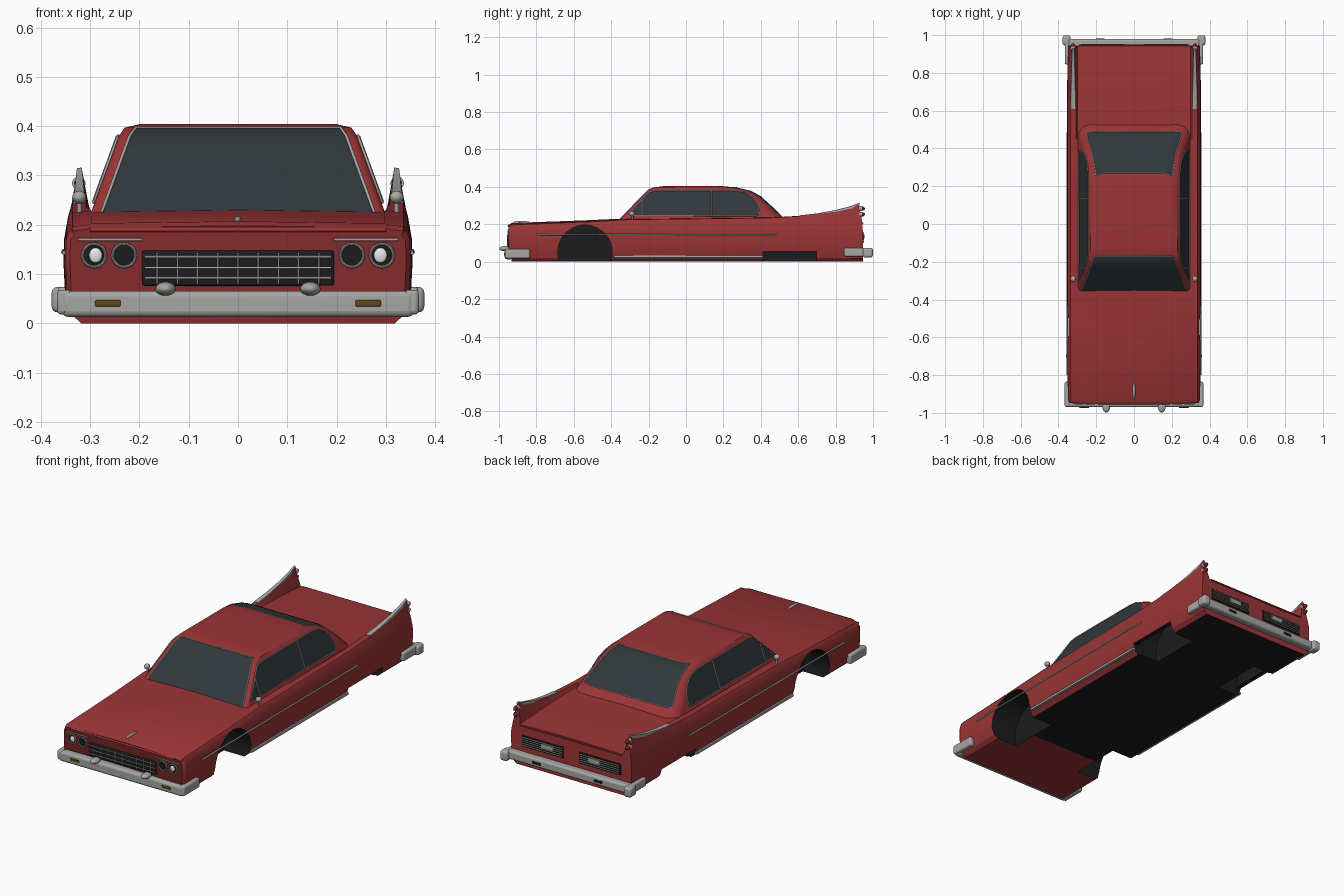
import bpy, bmesh, math
from mathutils import Vector

if "Cube" in bpy.data.objects:
    bpy.data.objects.remove(bpy.data.objects["Cube"])


def material(name, color):
    m = bpy.data.materials.new(name)
    m.diffuse_color = (*color, 1)
    m.use_nodes = True
    m.node_tree.nodes["Principled BSDF"].inputs["Base Color"].default_value = m.diffuse_color
    return m


RED = material("red_paint", (0.33, 0.035, 0.037))
BLACK = material("black", (0.012, 0.012, 0.012))
GLASS = material("dark_glass", (0.03, 0.038, 0.043))
CHROME = material("chrome", (0.38, 0.38, 0.37))
AMBER = material("amber", (0.12, 0.06, 0.01))
WHITE = material("white_lens", (0.8, 0.8, 0.85))
LAMP = material("red_lens", (0.2, 0.01, 0.012))


def finish(ob, angle=35):
    bpy.ops.object.select_all(action='DESELECT')
    ob.select_set(True)
    bpy.context.view_layer.objects.active = ob
    bpy.ops.object.shade_smooth_by_angle(angle=math.radians(angle))


def mesh_object(name, verts, faces, *mats):
    me = bpy.data.meshes.new(name)
    me.from_pydata([tuple(v) for v in verts], [], faces)
    bm = bmesh.new()
    bm.from_mesh(me)
    bmesh.ops.recalc_face_normals(bm, faces=bm.faces)
    bm.to_mesh(me)
    bm.free()
    for m in mats:
        me.materials.append(m)
    ob = bpy.data.objects.new(name, me)
    bpy.context.collection.objects.link(ob)
    return ob


def loft(name, rings, *mats):
    n = len(rings[0])
    verts = [p for r in rings for p in r]
    faces = [(i * n + j, i * n + (j + 1) % n, (i + 1) * n + (j + 1) % n, (i + 1) * n + j)
             for i in range(len(rings) - 1) for j in range(n)]
    faces += [tuple(range(n)), tuple(range(len(verts) - n, len(verts)))]
    return mesh_object(name, verts, faces, *mats)


def box(name, x, y, z, mat, bevel=0.0):
    lo, hi = zip(sorted(x), sorted(y), sorted(z))
    ring = lambda k: [(lo[0], lo[1], k), (hi[0], lo[1], k), (hi[0], hi[1], k), (lo[0], hi[1], k)]
    ob = loft(name, [ring(lo[2]), ring(hi[2])], mat)
    if bevel:
        b = ob.modifiers.new("bevel", 'BEVEL')
        b.width, b.segments = bevel, 3
        finish(ob, 60)
    return ob


def ball(name, loc, scale, mat):
    bpy.ops.mesh.primitive_uv_sphere_add(segments=20, ring_count=12, radius=1, location=loc)
    ob = bpy.context.object
    ob.name, ob.scale = name, scale
    ob.data.materials.append(mat)
    finish(ob)


def cylinder(name, loc, r, depth, axis, mat):
    rot = (0, math.pi / 2, 0) if axis == 'x' else (math.pi / 2, 0, 0)
    bpy.ops.mesh.primitive_cylinder_add(vertices=40, radius=r, depth=depth, location=loc, rotation=rot)
    ob = bpy.context.object
    ob.name = name
    ob.data.materials.append(mat)
    finish(ob)
    return ob


def wire(name, pts, r, mat=CHROME, closed=False):
    cu = bpy.data.curves.new(name, 'CURVE')
    cu.dimensions, cu.bevel_depth, cu.bevel_resolution, cu.use_fill_caps = '3D', r, 2, True
    s = cu.splines.new('POLY')
    s.points.add(len(pts) - 1)
    for p, q in zip(s.points, pts):
        p.co = (*q, 1)
    s.use_cyclic_u = closed
    cu.materials.append(mat)
    bpy.context.collection.objects.link(bpy.data.objects.new(name, cu))


# body shell: y, half width, fin crest height, deck height, crest half thickness
stations = [(-.948, .338, .190, .194, .014), (-.932, .347, .199, .203, .014),
            (-.54, .351, .214, .217, .014), (-.3, .351, .227, .228, .014), (.45, .351, .236, .228, .014),
            (.6, .351, .245, .226, .014), (.7, .351, .256, .223, .012), (.8, .350, .273, .219, .009),
            (.88, .348, .294, .214, .007), (.945, .345, .314, .21, .005)]
rings = []
for i, (y, w, fz, dz, c) in enumerate(stations):
    sh = min(fz - .012, .216)
    half = [(.318, 0), (.338, .018), (w, .06), (w + .003, .12), (w + .002, .17), (w - .006, sh),
            (.322 + c, fz - .002), (.322 - c, fz), (.298, dz)]
    sec = half + [(0, dz + .004)] + [(-x, z) for x, z in reversed(half)]
    ends = {0: lambda z: max(0, .05 - z) * 1.2, len(stations) - 1: lambda z: -max(0, z - .2) * .2}
    rings.append([(x, y + ends.get(i, lambda z: 0)(z), z) for x, z in sec])
body = loft("body_shell", rings, RED, BLACK)
for f in body.data.polygons:
    if f.normal.z < -.95 and f.center.z < .005 and f.center.y > -.54:
        f.material_index = 1

# wheel wells, the rear ones under skirts
cutters = []
for s in (-1, 1):
    cutters.append(cylinder("front_well_cutter", (s * .35, -.54, .05), .146, .3, 'x', BLACK))
    cutters.append(cylinder("rear_well_cutter", (s * .262, .555, .05), .146, .125, 'x', BLACK))
    cutters.append(box("skirt_cutter", (s * .3, s * .5), (.412, .698), (-.05, .054), BLACK))
bpy.context.view_layer.objects.active = body
for c in cutters:
    c.hide_render = True
    m = body.modifiers.new("well", 'BOOLEAN')
    m.operation, m.solver, m.object = 'DIFFERENCE', 'EXACT', c
    m.material_mode = 'TRANSFER'
    bpy.ops.object.modifier_apply(modifier=m.name)
for c in cutters:
    bpy.data.objects.remove(c)
finish(body, 28)


# cabin: rounded plan rings stacked upward (z, front y, rear y, half width)
def plan(z, yf, yr, hw, rf=.022, rr=.07):
    pts = []
    for k, (sx, y, r) in enumerate([(1, yr - rr, rr), (-1, yr - rr, rr), (-1, yf + rf, rf), (1, yf + rf, rf)]):
        for a in range(6):
            t = math.radians(90 * k + 18 * a)
            pts.append((sx * (hw - r) + r * math.cos(t), y + r * math.sin(t), z))
    return pts


def side_x(z):
    return .30 - .364 * (z - .22)


def front_y(z):
    return -.36 + .97 * (z - .22)


levels = [(.215, .537), (.24, .515), (.265, .49), (.3, .455), (.35, .40), (.38, .345)]
crings = [plan(z, front_y(z), yr, side_x(z)) for z, yr in levels]
crings += [plan(.397, -.17, .27, .23), plan(.404, -.12, .19, .20)]
cabin = loft("cabin", crings, RED, GLASS)
for i in range(6):
    for j in range(24):
        if j == 17 or (3 <= j <= 7 and i >= 2):
            cabin.data.polygons[i * 24 + j].material_index = 1
finish(cabin, 30)
wire("windshield_trim", [r[17] for r in crings[:7]] + [r[18] for r in crings[6::-1]], .003, CHROME, True)
wire("rear_window_trim", [r[3] for r in crings[2:7]] + crings[6][4:8] + [r[8] for r in crings[6:1:-1]]
     + crings[2][7:3:-1], .0025, CHROME, True)

window = [(-.315, .245), (-.21, .358), (-.195, .372), (-.165, .381), (.26, .381), (.31, .373),
          (.355, .345), (.38, .31), (.39, .28), (.388, .252), (.375, .245)]
trim_x = lambda z: .353 if z > .08 else .351
for s in (-1, 1):
    # side glass and its chrome frame
    pts = [(s * (side_x(z) + .002), y, z) for y, z in window]
    mesh_object("side_window", pts, [tuple(range(len(pts)))], GLASS)
    wire("side_window_trim", pts, .0028, CHROME, True)
    for y0, y1 in ((.135, .135), (-.235, -.255)):
        top = .38 if y0 > 0 else .33
        wire("window_pillar", [(s * (side_x(z) + .003), y, z) for y, z in ((y0, .246), (y1 if y0 > 0 else y0, top))], .003)
    # side mouldings
    wire("side_trim", [(s * .353, -.8, .143), (s * .355, -.69, .145)], .004)
    wire("side_trim", [(s * .354, -.69, .145), (s * .354, .485, .147)], .004)
    box("rocker_trim", (s * .336, s * .352), (-.385, .412), (.02, .034), CHROME, .003)
    # chrome fin caps
    caps = []
    for y, hwid, z in ((.61, .016, .247), (.7, .014, .257), (.8, .011, .275), (.88, .009, .296), (.928, .006, .315)):
        caps.append([(s * (.322 + hwid), y, z - .014), (s * (.322 + hwid * .8), y, z),
                     (s * (.322 - hwid * .8), y, z + .001), (s * (.322 - hwid), y, z - .011)])
    finish(loft("fin_cap", caps, CHROME))
    # tail lamps on fins
    for z in (.253, .284):
        ball("tail_lamp", (s * .323, .937, z), (.012, .02, .012), LAMP)
        cylinder("tail_lamp_bezel", (s * .323, .932, z), .0135, .016, 'y', CHROME)
    # door mirrors
    ball("mirror_head", (s * .322, -.29, .256), (.014, .016, .013), CHROME)
    wire("mirror_stalk", [(s * .322, -.285, .225), (s * .322, -.288, .252)], .005)
    # headlamps
    for x in (.231, .292):
        cylinder("headlamp", (s * x, -.946, .138), .023, .012, 'y', BLACK)
        bpy.ops.mesh.primitive_torus_add(location=(s * x, -.952, .138), rotation=(math.pi / 2, 0, 0),
                                         major_radius=.0235, minor_radius=.003, major_segments=36, minor_segments=8)
        rim = bpy.context.object
        rim.name = "headlamp_rim"
        rim.data.materials.append(CHROME)
        finish(rim)
    ball("headlamp_lens", (s * .289, -.95, .138), (.014, .006, .016), WHITE)
    wire("headlamp_brow", [(s * .195, -.951, .17), (s * .325, -.951, .17)], .003)
    # front bumper details
    box("front_bumper_wrap", (s * .338, s * .367), (-.968, -.835), (.018, .068), CHROME, .008)
    ball("front_bumper_guard", (s * .147, -.966, .07), (.021, .032, .014), CHROME)
    box("turn_signal", (s * .238, s * .29), (-.974, -.96), (.034, .047), AMBER, .003)
    # rear bumper ends and slots
    box("rear_bumper_wrap", (s * .34, s * .366), (.845, .965), (.028, .074), CHROME, .008)
    box("rear_bumper_pod", (s * .335, s * .378), (.945, .999), (.022, .074), CHROME, .012)
    box("rear_bumper_slot", (s * .155, s * .20), (.965, .9825), (.045, .058), BLACK)
    # rear grilles
    box("rear_grille", (s * .045, s * .285), (.93, .949), (.1, .158), BLACK, .003)
    for k in range(5):
        z = .108 + k * .0105
        wire("rear_grille_bar", [(s * .05, .95, z), (s * .28, .95, z)], .0018)
    box("reverse_lamp", (s * .1, s * .17), (.94, .954), (.122, .146), CHROME, .003)

# bumper bars
box("front_bumper", (-.357, .357), (-.97, -.925), (.013, .066), CHROME, .012)
box("rear_bumper", (-.35, .35), (.935, .98), (.03, .074), CHROME, .01)

# front grille
box("grille_back", (-.195, .195), (-.952, -.93), (.076, .148), BLACK, .005)
for z in (.092, .113, .135):
    wire("grille_bar", [(-.19, -.956, z), (.19, -.956, z)], .0025)
for k in range(-4, 5):
    wire("grille_upright", [(k * .041, -.955, .08), (k * .041, -.955, .144)], .002)

# hood ornament and trunk lip
ball("hood_ornament", (0, -.88, .208), (.008, .048, .01), CHROME)
box("ornament_base", (-.005, .005), (-.925, -.85), (.195, .208), CHROME, .002)
wire("trunk_lip", [(-.29, .946, .207), (.29, .946, .207)], .004, RED)
wire("hood_lip", [(-.3, -.949, .19), (.3, -.949, .19)], .005, RED)
